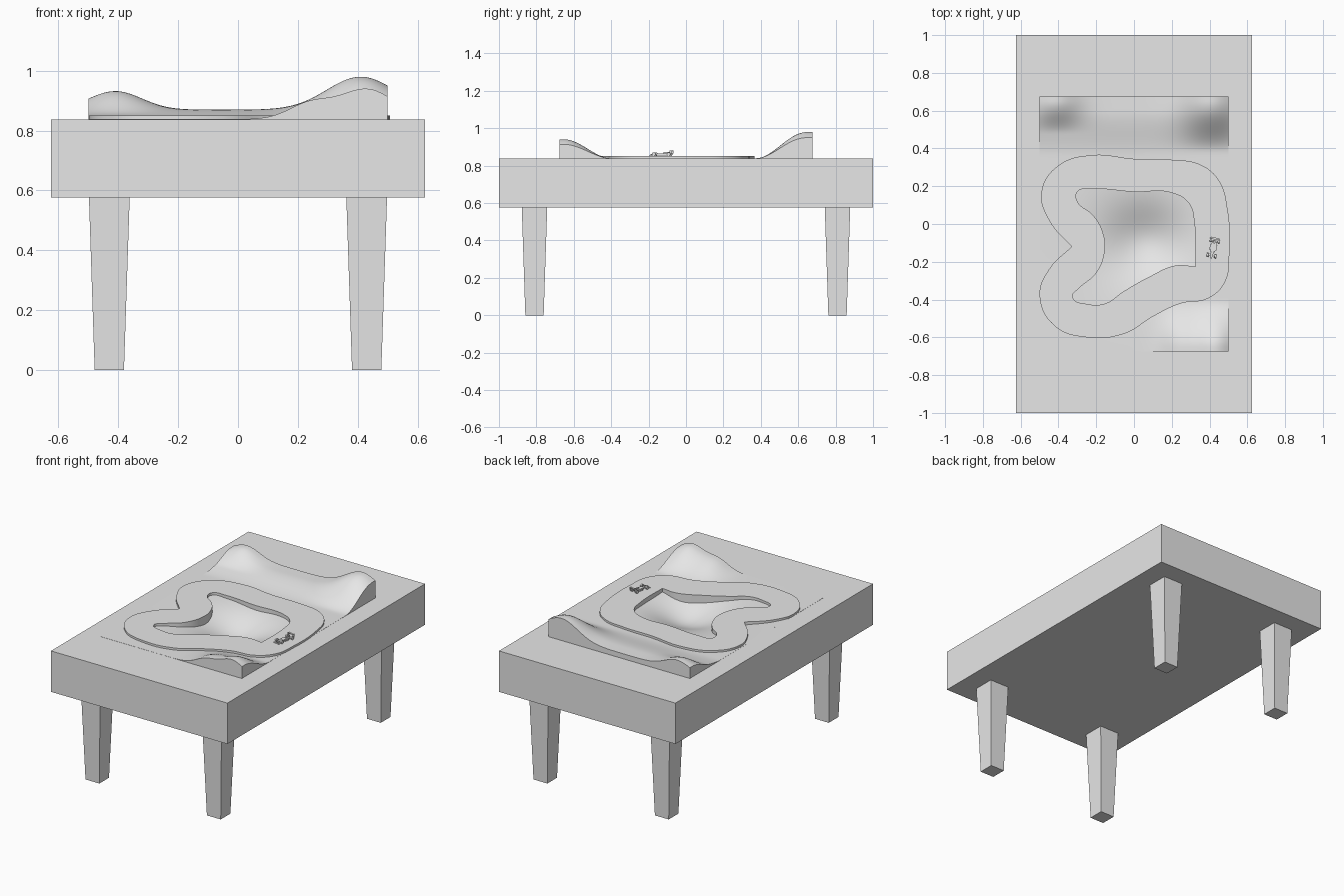
import bpy, bmesh
from math import exp, pi, radians
from mathutils import Matrix, Vector

TOP = 0.838                      # table surface height
HALF_X, HALF_Y = 0.5, 0.675      # landscape half size

cube = bpy.data.objects.get("Cube")
if cube:
    bpy.data.objects.remove(cube, do_unlink=True)

grey = bpy.data.materials.new("plain grey")
grey.use_nodes = True
grey.diffuse_color = (0.8, 0.8, 0.8, 1)
grey.node_tree.nodes["Principled BSDF"].inputs["Base Color"].default_value = grey.diffuse_color


def add(name, data):
    obj = bpy.data.objects.new(name, data)
    bpy.context.collection.objects.link(obj)
    data.materials.append(grey)
    return obj


def finish(name, bm):
    bmesh.ops.recalc_face_normals(bm, faces=bm.faces)
    mesh = bpy.data.meshes.new(name)
    bm.to_mesh(mesh)
    bm.free()
    return add(name, mesh)


def smooth(obj):
    bpy.ops.object.select_all(action="DESELECT")
    obj.select_set(True)
    bpy.context.view_layer.objects.active = obj
    bpy.ops.object.shade_smooth_by_angle(angle=radians(35))


def block(center, size):
    bm = bmesh.new()
    bmesh.ops.create_cube(bm, size=1, matrix=Matrix.Translation(center) @ Matrix.Diagonal((*size, 1)))
    return bm


def face_up(bm):
    return max(bm.faces, key=lambda f: f.calc_center_median().z)


# Tabletop with a recess that holds the landscape
bm = block((0, 0, (TOP + 0.576) / 2), (1.25, 2, TOP - 0.576))
lid = face_up(bm)
bmesh.ops.inset_individual(bm, faces=[lid], thickness=0.05)
for v in lid.verts:
    v.co.x = HALF_X if v.co.x > 0 else -HALF_X
    v.co.y = HALF_Y if v.co.y > 0 else -HALF_Y
floor = bmesh.ops.extrude_face_region(bm, geom=[lid])["geom"]
bmesh.ops.translate(bm, verts=[g for g in floor if isinstance(g, bmesh.types.BMVert)], vec=(0, 0, -0.2))
if lid.is_valid:
    bmesh.ops.delete(bm, geom=[lid], context="FACES_ONLY")
finish("tabletop", bm)

# Tapered legs
for sx, side in ((1, "left"), (-1, "right")):
    for sy, end in ((-1, "front"), (1, "back")):
        bm = block((0, 0, 0.288), (0.136, 0.136, 0.576))
        for v in bm.verts:
            if v.co.z < 0.1:
                v.co.x *= 0.72
                v.co.y *= 0.72
        bmesh.ops.translate(bm, verts=bm.verts, vec=(sx * 0.43, sy * 0.81, 0))
        finish(f"{end}_{side}_leg", bm)


# Landscape: hills at both ends and a hollow in the middle
def ramp(a, b, t):
    t = min(max((t - a) / (b - a), 0), 1)
    return t * t * (3 - 2 * t)


def bump(t, center, width):
    return exp(-((t - center) / width) ** 2)


def height(x, y):
    h = 0.031 * ramp(0.36, 0.6, y)
    h += 0.062 * bump(x, -0.41, 0.125) * ramp(0.48, 0.65, y)
    h += 0.11 * bump(x, 0.41, 0.16) * ramp(0.38, 0.65, y)
    h += (0.1 * bump(x, 0.43, 0.13) + 0.05 * bump(x, 0.24, 0.1)) * ramp(0.4, 0.65, -y)
    h -= 0.075 * bump(x, 0.07, 0.2) * bump(y, -0.09, 0.18)
    h -= 0.025 * bump(x, -0.05, 0.25) * bump(y, -0.1, 0.28)
    return h


bm = bmesh.new()
bmesh.ops.create_grid(bm, x_segments=80, y_segments=108, size=1)
for v in bm.verts:
    v.co.x *= HALF_X
    v.co.y *= HALF_Y
    v.co.z = TOP + 0.001 + height(v.co.x, v.co.y)
rim = [e for e in bm.edges if e.is_boundary]
skirt = bmesh.ops.extrude_edge_only(bm, edges=rim)["geom"]
for v in skirt:
    if isinstance(v, bmesh.types.BMVert):
        v.co.z = TOP - 0.1
smooth(finish("landscape", bm))

# Race track: outer and inner outlines in hundredths, filled between
outer = [(0, 34.5), (-22, 36.5), (-40, 31), (-49, 17), (-45, 2), (-33, -12), (-45, -24),
         (-50, -38), (-42, -54), (-25, -60), (-5, -58), (10, -49), (25, -42), (39, -39.5),
         (48, -31), (50.5, -15), (49.5, 8), (45, 23), (35, 31.5), (20, 34)]
inner = [(-22, 18.5), (0, 17), (20, 16.5), (29, 11), (32, 0), (32.5, -22.5), (22, -22),
         (8, -28), (-6, -36), (-15, -42), (-24, -42.5), (-32.5, -38.5), (-29, -34),
         (-20, -26), (-15.5, -14), (-17, -3), (-22, 5), (-30, 12), (-30, 17)]
corners = {(-33, -12), (32.5, -22.5)}
curve = bpy.data.curves.new("track", "CURVE")
curve.dimensions = "2D"
curve.fill_mode = "BOTH"
curve.resolution_u = 8
curve.extrude = 0.045
for outline in (outer, inner):
    spline = curve.splines.new("BEZIER")
    spline.bezier_points.add(len(outline) - 1)
    spline.use_cyclic_u = True
    for p, (x, y) in zip(spline.bezier_points, outline):
        p.co = (x / 100, y / 100, 0)
        kind = "VECTOR" if (x, y) in corners else "AUTO"
        p.handle_left_type = p.handle_right_type = kind
track = add("track", curve)
track.location.z = TOP + 0.013 - curve.extrude
bpy.ops.object.select_all(action="DESELECT")
track.select_set(True)
bpy.context.view_layer.objects.active = track
bpy.ops.object.convert(target="MESH")
smooth(bpy.context.view_layer.objects.active)

# Open-wheel toy car, nose towards -y
place = Matrix.Translation((0.418, -0.132, TOP + 0.013)) @ Matrix.Rotation(radians(-12), 4, "Z")


def car_block(name, center, size, taper=1):
    bm = block((0, 0, 0), size)
    for v in bm.verts:
        if v.co.y < 0:
            v.co.x *= taper
            v.co.z *= taper
    bmesh.ops.transform(bm, verts=bm.verts, matrix=place @ Matrix.Translation(center))
    finish(name, bm)


car_block("car_body", (0, 0.012, 0.009), (0.026, 0.055, 0.01))
car_block("car_nose", (0, -0.036, 0.008), (0.016, 0.045, 0.01), 0.5)
car_block("car_engine_cover", (0, 0.028, 0.017), (0.01, 0.032, 0.011), 0.8)
car_block("car_front_wing", (0, -0.058, 0.004), (0.046, 0.01, 0.003))
car_block("car_rear_wing", (0, 0.056, 0.028), (0.04, 0.011, 0.004))
for s, side in ((1, "left"), (-1, "right")):
    car_block(f"car_{side}_wing_plate", (s * 0.02, 0.056, 0.023), (0.002, 0.014, 0.016))
    car_block(f"car_{side}_pod", (s * 0.015, 0.008, 0.007), (0.008, 0.03, 0.008))
    for y, end in ((-0.036, "front"), (0.045, "rear")):
        bm = bmesh.new()
        bmesh.ops.create_cone(bm, cap_ends=True, segments=16, radius1=0.01, radius2=0.01, depth=0.011)
        turn = Matrix.Translation((s * 0.021, y, 0.01)) @ Matrix.Rotation(pi / 2, 4, "Y")
        bmesh.ops.transform(bm, verts=bm.verts, matrix=place @ turn)
        smooth(finish(f"car_{end}_{side}_wheel", bm))
for y, end in ((-0.036, "front"), (0.045, "rear")):
    car_block(f"car_{end}_axle", (0, y, 0.01), (0.04, 0.003, 0.003))
